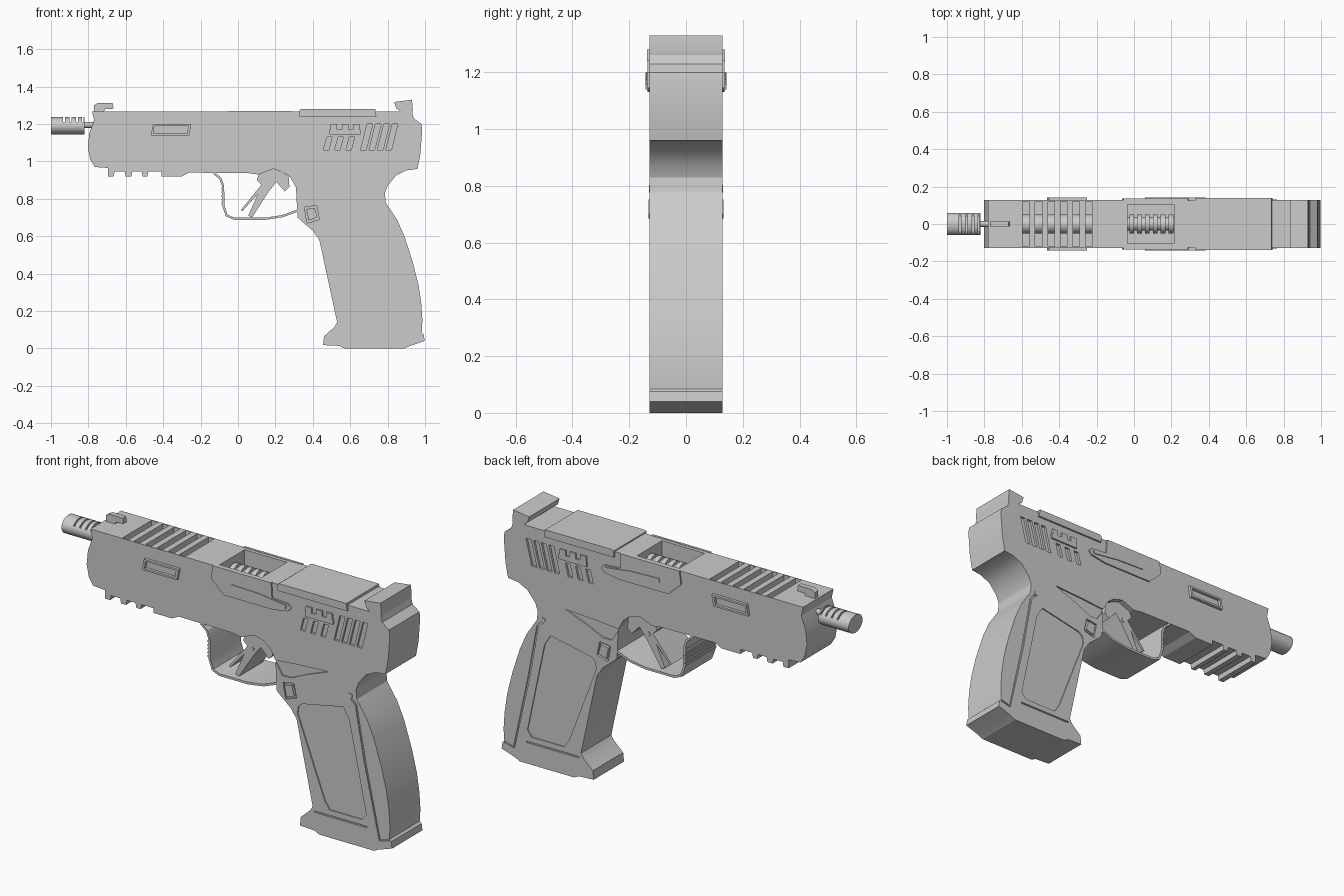
import bpy, bmesh, math
from mathutils import Vector, Matrix

W = 0.128  # half width of the body


def add_prism(bm, pts, y0, y1):
    a = [bm.verts.new((x, y0, z)) for x, z in pts]
    b = [bm.verts.new((x, y1, z)) for x, z in pts]
    n = len(pts)
    fs = [bm.faces.new(a), bm.faces.new(b[::-1])]
    for i in range(n):
        j = (i + 1) % n
        fs.append(bm.faces.new((a[j], a[i], b[i], b[j])))
    bmesh.ops.recalc_face_normals(bm, faces=fs)


def finish(name, bm):
    me = bpy.data.meshes.new(name)
    bm.to_mesh(me)
    bm.free()
    ob = bpy.data.objects.new(name, me)
    bpy.context.collection.objects.link(ob)
    return ob


def prisms(name, items):
    bm = bmesh.new()
    for pts, y0, y1 in items:
        add_prism(bm, pts, y0, y1)
    return finish(name, bm)


def both(pts, y0, y1):
    return [(pts, y0, y1), (pts, -y1, -y0)]


def rect(x0, x1, z0, z1):
    return [(x0, z0), (x1, z0), (x1, z1), (x0, z1)]


def strip(path, w):
    """Outline of a band of width w along an open path."""
    p = [Vector(q) for q in path]
    left, right = [], []
    for i, q in enumerate(p):
        d0 = (q - p[max(i - 1, 0)]).normalized()
        d1 = (p[min(i + 1, len(p) - 1)] - q).normalized()
        d = (d0 + d1).normalized()
        n = Vector((-d.y, d.x)) * w / 2
        left.append(tuple(q + n))
        right.append(tuple(q - n))
    return left + right[::-1]


def cut(ob, cutter):
    cutter.hide_render = True
    m = ob.modifiers.new("cut", 'BOOLEAN')
    m.operation, m.solver, m.object = 'DIFFERENCE', 'EXACT', cutter
    bpy.context.view_layer.objects.active = ob
    bpy.ops.object.modifier_apply(modifier=m.name)
    bpy.data.objects.remove(cutter)


def rod(name, x0, x1, z, r, ry=None, segs=32):
    bm = bmesh.new()
    mat = Matrix.Translation(((x0 + x1) / 2, 0, z)) @ Matrix.Diagonal((1, (ry or r) / r, 1, 1)) \
        @ Matrix.Rotation(math.pi / 2, 4, 'Y')
    bmesh.ops.create_cone(bm, cap_ends=True, segments=segs, radius1=r, radius2=r,
                          depth=x1 - x0, matrix=mat)
    return finish(name, bm)


# Body: slide, frame and grip in one side profile
body = prisms("body", [([
    (-.78, 1.268), (-.77, 1.22), (-.795, 1.15), (-.803, 1.075), (-.79, 1.01), (-.765, .97),
    (-.695, .965), (-.695, .92), (-.665, .92), (-.66, .945), (-.605, .945), (-.6, .92), (-.57, .92),
    (-.565, .945), (-.515, .945), (-.51, .92), (-.485, .92), (-.48, .945), (-.41, .945), (-.41, .92),
    (-.3, .92), (-.26, .94), (.05, .938), (.11, .93), (.185, .96), (.24, .945), (.28, .915),
    (.31, .86), (.318, .7), (.34, .68), (.40, .63), (.435, .58), (.53, .14), (.515, .115), (.46, .065),
    (.455, .018), (.54, .014), (.57, 0), (.89, 0), (.92, .014), (.998, .04), (.993, .075),
    (.982, .085), (.986, .15), (.98, .24), (.965, .34), (.935, .46), (.89, .60), (.85, .69),
    (.79, .78), (.785, .83), (.80, .87), (.845, .925), (.90, .952), (.96, .96), (.975, 1.04),
    (.985, 1.17), (.98, 1.2), (.94, 1.23), (.93, 1.268)], -W, W)])

# Deep cuts in the top: vent slots and open port
cutter = [(rect(-.595 + i * .067, -.56 + i * .067, 1.16, 1.4), -.121, .121) for i in range(6)]
cutter.append((rect(-.035, .215, 1.15, 1.4), -.105, .105))
# Rear grip serrations
for x in (.69, .735, .78, .825):
    cutter += both([(x, 1.2), (x + .03, 1.2), (x - .005, 1.06), (x - .035, 1.06)], W - .012, .2)
for x in (.475, .535, .595):
    cutter += both([(x, 1.13), (x + .028, 1.13), (x + .01, 1.06), (x - .018, 1.06)], W - .012, .2)
# Grip panel, thumb shelf, release pocket and seam lines
cutter += both([(.445, .65), (.47, .67), (.71, .718), (.745, .66), (.846, .18), (.82, .147),
                (.63, .147), (.60, .19), (.44, .61)], W - .006, .2)
cutter += both([(.305, .86), (.45, .872), (.625, .882), (.5, .835), (.40, .79), (.35, .79)], W - .008, .2)
cutter += both([(.355, .755), (.42, .765), (.435, .69), (.37, .67)], W - .012, .2)
cutter += both(strip([(.54, .115), (.85, .115)], .008), W - .006, .2)
cutter += both(strip([(.755, .775), (.785, .75), (.84, .45), (.925, .065), (.98, .08)], .01), W - .006, .2)
cut(body, prisms("body_cutter", cutter))

# Inner barrel seen through the slots, ribbed part in the port
rod("inner_barrel", -.61, -.21, 1.19, .05)
rod("port_core", -.04, .22, 1.19, .035)
for i in range(6):
    rod(f"port_rib_{i}", -.025 + i * .042, 0 + i * .042, 1.19, .05, segs=24)

# Muzzle rod and vented cylinder
rod("muzzle_rod", -.83, -.75, 1.195, .015, segs=16)
tip = rod("muzzle_tip", -1, -.82, 1.19, .047, .059)
cut(tip, prisms("tip_cutter", [(rect(x, x + .009, 1.212, 1.3), -.1, .1) for x in (-.935, -.9, -.865, -.835)]))

# Sights
prisms("front_sight", [([(-.77, 1.26), (-.77, 1.3), (-.75, 1.312), (-.67, 1.312), (-.665, 1.282),
                         (-.71, 1.28), (-.72, 1.26)], -.014, .014)])
prisms("rear_sight", [([(.835, 1.318), (.93, 1.33), (.935, 1.275), (.93, 1.255), (.87, 1.255),
                        (.865, 1.27), (.845, 1.285)], -W, W)])

# Top cover plate
prisms("top_plate", [([(.33, 1.24), (.33, 1.275), (.34, 1.28), (.735, 1.28), (.74, 1.24)], -.138, .138)])

# Side plates around the port, with catch levers
prisms("port_plates", both([(-.065, 1.2), (-.055, 1.27), (.29, 1.27), (.295, 1.19), (.39, 1.183),
                            (.408, 1.165), (.39, 1.145), (.3, 1.13), (.01, 1.13)], W - .005, .136))
prisms("catch_levers", both(strip([(.06, 1.19), (.22, 1.185), (.38, 1.165)], .02), W, .141))

# Raised window frames on the slide
prisms("window_frames", [p for s in (
    [(-.465, 1.145), (-.455, 1.2), (-.445, 1.2), (-.453, 1.145)],
    [(-.272, 1.145), (-.265, 1.2), (-.25, 1.2), (-.26, 1.145)],
    [(-.455, 1.19), (-.455, 1.2), (-.25, 1.2), (-.265, 1.19)],
    [(-.465, 1.14), (-.465, 1.15), (-.26, 1.15), (-.26, 1.14)]) for p in both(s, W - .005, .143)])

# Safety levers with small studs
prisms("safety_levers", [p for s in (
    rect(.49, .655, 1.145, 1.172), rect(.495, .53, 1.17, 1.2), rect(.555, .59, 1.17, 1.2),
    rect(.615, .65, 1.17, 1.2)) for p in both(s, W - .005, .137)])

# Release button and grip pins
prisms("release_buttons", both([(.365, .745), (.41, .752), (.424, .7), (.378, .685)], .11, .132))
prisms("grip_pins", both([(.752 + .013 * math.cos(a * math.pi / 6), .79 + .013 * math.sin(a * math.pi / 6))
                          for a in range(12)], W - .005, .131))

# Trigger guard with ridges on the front
guard = [(-.13, .938), (-.095, .91), (-.08, .87), (-.078, .76), (-.06, .71), (-.02, .694),
         (.15, .694), (.24, .708), (.325, .74)]
prisms("trigger_guard", [(strip(guard, .012), -W, W)])
prisms("guard_ridges", [(rect(-.089, -.08, z, z + .01), -W, W) for z in [.77 + .02 * i for i in range(5)]])

# Trigger and its pin
prisms("trigger", [([(.125, .875), (.1, .9), (.12, .95), (.185, .965), (.27, .925), (.275, .865),
                     (.25, .84), (.205, .89), (.165, .84), (.075, .7), (.055, .71), (.105, .825),
                     (.025, .735), (.015, .74)], -.1, .1)])
prisms("trigger_pin", [([(.153 + .013 * math.cos(a * math.pi / 6), .866 + .013 * math.sin(a * math.pi / 6))
                         for a in range(12)], -.104, .104)])

# Smooth shading with sharp edges kept
for ob in bpy.context.scene.objects:
    ob.select_set(True)
bpy.context.view_layer.objects.active = body
bpy.ops.object.shade_smooth_by_angle(angle=math.radians(25))
